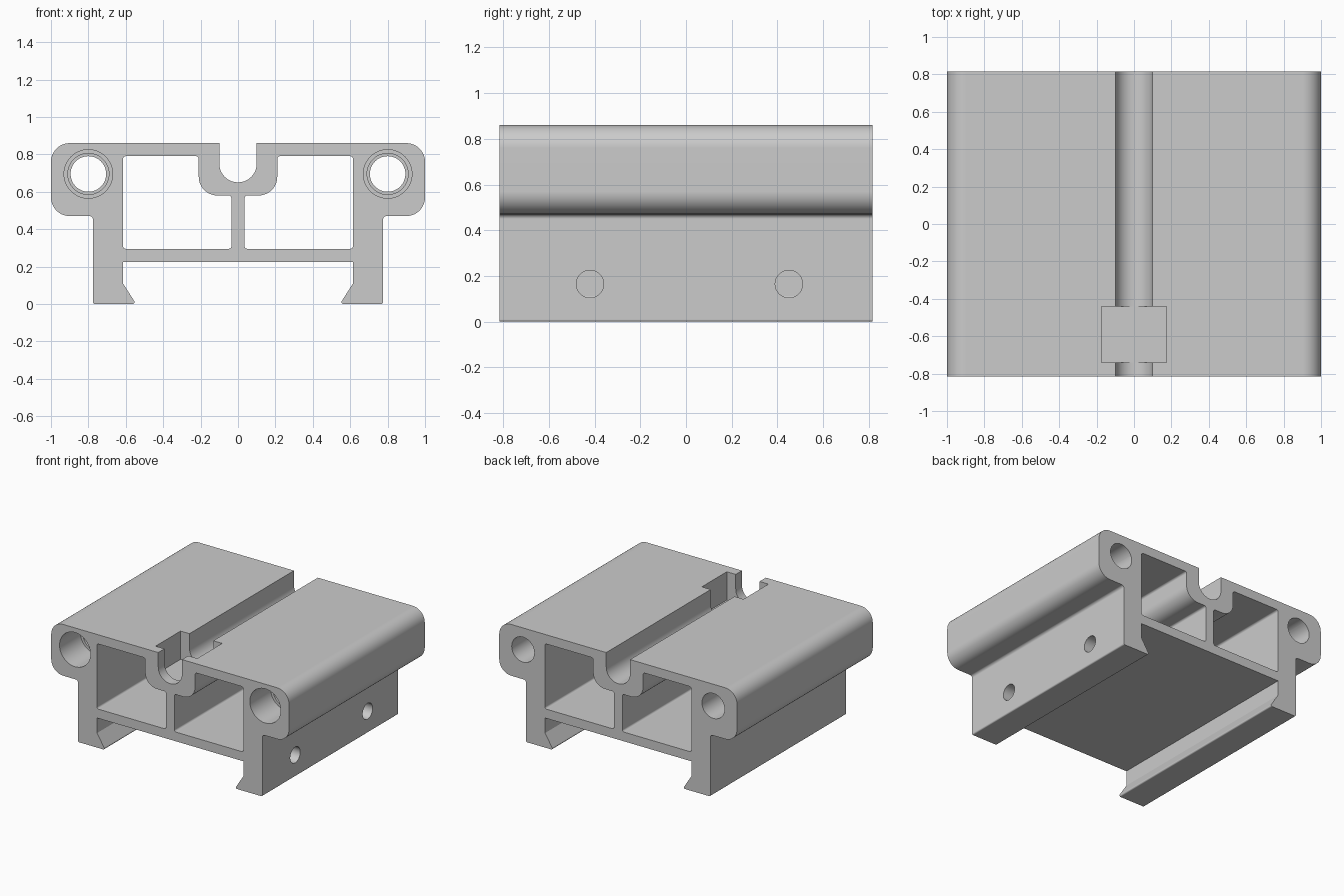
import bpy, bmesh, math
from mathutils import Vector, Matrix

cube = bpy.data.objects.get("Cube")
if cube:
    bpy.data.objects.remove(cube, do_unlink=True)

DEPTH = 1.63
FRONT = -DEPTH / 2

# Single plain grey finish
grey = bpy.data.materials.new("plain grey")
grey.use_nodes = True
grey.diffuse_color = (0.6, 0.6, 0.6, 1)
bsdf = next(n for n in grey.node_tree.nodes if n.type == 'BSDF_PRINCIPLED')
bsdf.inputs["Base Color"].default_value = (0.6, 0.6, 0.6, 1)
bsdf.inputs["Roughness"].default_value = 0.6


def fillet(corners, steps=10):
    """Round each (x, z, radius) corner of a closed outline."""
    pts = []
    for i, (x, z, r) in enumerate(corners):
        p = Vector((x, z))
        if r == 0:
            pts.append(p)
            continue
        a = (Vector(corners[i - 1][:2]) - p).normalized()
        b = (Vector(corners[(i + 1) % len(corners)][:2]) - p).normalized()
        half = a.angle(b) / 2
        centre = p + (a + b).normalized() * (r / math.sin(half))
        start = p + a * (r / math.tan(half)) - centre
        end = p + b * (r / math.tan(half)) - centre
        sweep = start.angle_signed(end)
        for k in range(steps + 1):
            t = -sweep * k / steps
            c, s = math.cos(t), math.sin(t)
            q = centre + Vector((start.x * c - start.y * s, start.x * s + start.y * c))
            if not pts or (q - pts[-1]).length > 1e-5:
                pts.append(q)
    return pts


def finish(bm, name):
    bmesh.ops.recalc_face_normals(bm, faces=bm.faces)
    mesh = bpy.data.meshes.new(name)
    bm.to_mesh(mesh)
    bm.free()
    mesh.materials.append(grey)
    obj = bpy.data.objects.new(name, mesh)
    bpy.context.collection.objects.link(obj)
    return obj


def prism(name, outline, y0, y1):
    bm = bmesh.new()
    face = bm.faces.new([bm.verts.new((p.x, y0, p.y)) for p in outline])
    out = bmesh.ops.extrude_face_region(bm, geom=[face])
    moved = [v for v in out["geom"] if isinstance(v, bmesh.types.BMVert)]
    bmesh.ops.translate(bm, verts=moved, vec=(0, y1 - y0, 0))
    return finish(bm, name)


def cylinder(name, radius, start, end):
    a, b = Vector(start), Vector(end)
    bm = bmesh.new()
    turn = (b - a).to_track_quat('Z', 'Y').to_matrix().to_4x4()
    bmesh.ops.create_cone(bm, cap_ends=True, segments=48, radius1=radius, radius2=radius,
                          depth=(b - a).length, matrix=Matrix.Translation((a + b) / 2) @ turn)
    return finish(bm, name)


def cut(body, cutter):
    bpy.context.view_layer.objects.active = body
    mod = body.modifiers.new("cut", 'BOOLEAN')
    mod.operation = 'DIFFERENCE'
    mod.solver = 'EXACT'
    mod.object = cutter
    bpy.ops.object.modifier_apply(modifier=mod.name)
    bpy.data.objects.remove(cutter, do_unlink=True)


# Extruded carriage body: half outline mirrored across x = 0
half = [(0.1, 0.65, 0.0999), (0.1, 0.86, 0), (1, 0.86, 0.1), (1, 0.47, 0.1),
        (0.775, 0.47, 0.02), (0.775, 0, 0.01), (0.545, 0, 0.01),
        (0.615, 0.11, 0), (0.615, 0.225, 0)]
outline = half + [(-x, z, r) for x, z, r in reversed(half)]
body = prism("slide_carriage_body", fillet(outline), FRONT, -FRONT)

# Two hollow chambers either side of the central web
chamber = [(0.035, 0.295, 0.015), (0.615, 0.295, 0.015), (0.615, 0.79, 0.015),
           (0.21, 0.79, 0.015), (0.21, 0.58, 0.1), (0.035, 0.58, 0.015)]
for side in (1, -1):
    shape = fillet([(x * side, z, r) for x, z, r in chamber])
    cut(body, prism("chamber_cutter", shape, -1, 1))

# Stepped bores running lengthwise through the shoulders
for x in (-0.8, 0.8):
    for radius, end in ((0.095, 1), (0.11, FRONT + 0.3), (0.13, FRONT + 0.25)):
        cut(body, cylinder("bore_cutter", radius, (x, -1, 0.695), (x, end, 0.695)))

# Set screw holes through one leg
for y in (-0.42, 0.45):
    cut(body, cylinder("screw_hole_cutter", 0.06, (0.5, y, 0.165), (0.9, y, 0.165)))

# Rectangular nut pocket across the top groove
pocket = [Vector(p) for p in ((-0.175, 0.645), (0.175, 0.645), (0.175, 1), (-0.175, 1))]
cut(body, prism("pocket_cutter", pocket, -0.74, -0.44))

# Smooth rounded faces, crisp edges
bpy.ops.object.select_all(action='DESELECT')
body.select_set(True)
bpy.context.view_layer.objects.active = body
bpy.ops.object.shade_smooth_by_angle(angle=math.radians(30))
weighted = body.modifiers.new("even shading", 'WEIGHTED_NORMAL')
weighted.keep_sharp = True
